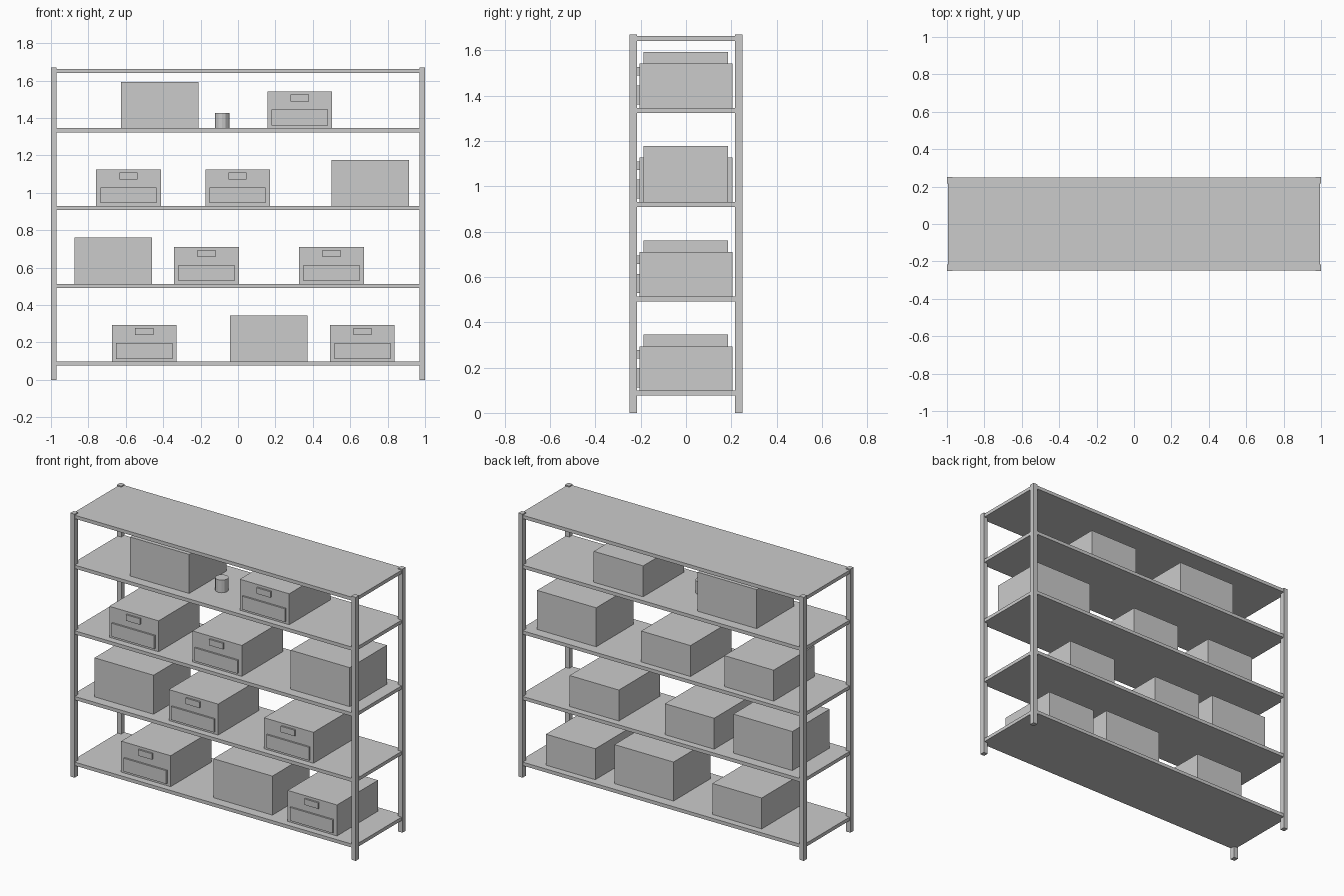
import bpy
import bmesh
from mathutils import Matrix, Vector

if "Cube" in bpy.data.objects:
    bpy.data.objects.remove(bpy.data.objects["Cube"])


def box(name, x, y, z):
    """Box from (min, max) ranges along each axis."""
    bm = bmesh.new()
    size = [r[1] - r[0] for r in (x, y, z)]
    mid = Vector([(r[0] + r[1]) / 2 for r in (x, y, z)])
    bmesh.ops.create_cube(bm, size=1, matrix=Matrix.Diagonal((*size, 1)))
    return finish(name, bm, mid)


def finish(name, bm, location):
    mesh = bpy.data.meshes.new(name)
    bm.to_mesh(mesh)
    bm.free()
    ob = bpy.data.objects.new(name, mesh)
    ob.location = location
    bpy.context.collection.objects.link(ob)
    return ob


def span(centre, width):
    return (centre - width / 2, centre + width / 2)


# Corner posts
for sx, side in ((-1, "left"), (1, "right")):
    for sy, end in ((-1, "front"), (1, "back")):
        box(f"{end}_{side}_post", span(sx * 0.985, 0.03),
            span(sy * 0.2335, 0.033), (0, 1.669))

# Shelf boards
tops = [0.098, 0.514, 0.93, 1.346, 1.662]
for i, top in enumerate(tops):
    box(f"shelf_{i + 1}", (-0.995, 0.995), (-0.248, 0.248), (top - 0.022, top))


def plain_box(name, x, z):
    box(name, span(x, 0.414), (-0.187, 0.185), (z, z + 0.247))


def drawer_box(name, x, z):
    # Body, raised lower panel and small label holder
    box(name, span(x, 0.346), (-0.206, 0.205), (z, z + 0.196))
    box(name + "_panel", span(x, 0.30), (-0.217, -0.204), (z + 0.015, z + 0.099))
    box(name + "_label", span(x, 0.097), (-0.217, -0.204), (z + 0.142, z + 0.18))


# Stored boxes per shelf: plain box position, then drawer box positions
layout = [
    (0.165, [-0.501, 0.665]),
    (-0.668, [-0.168, 0.5]),
    (0.707, [-0.585, -0.002]),
    (-0.418, [0.33]),
]
for i, (plain_x, drawers) in enumerate(layout):
    plain_box(f"plain_box_{i + 1}", plain_x, tops[i])
    for j, x in enumerate(drawers):
        drawer_box(f"drawer_box_{i + 1}_{j + 1}", x, tops[i])

# Small tin on the upper shelf
bm = bmesh.new()
bmesh.ops.create_cone(bm, cap_ends=True, segments=12, radius1=0.039,
                      radius2=0.039, depth=0.08)
finish("tin", bm, (-0.085, -0.04, tops[3] + 0.04))
